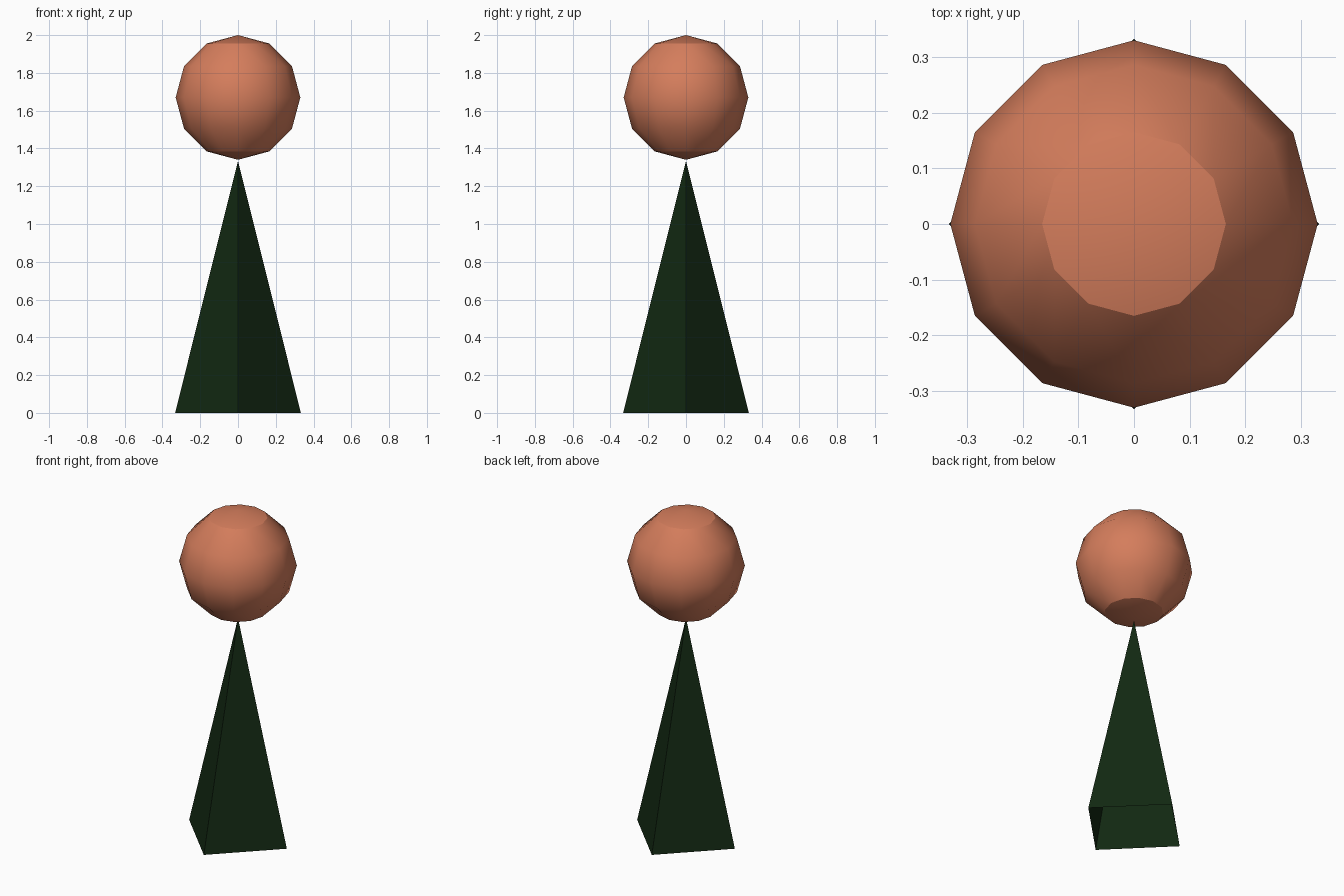
import bpy
import math

cube = bpy.data.objects.get("Cube")
if cube:
    bpy.data.objects.remove(cube, do_unlink=True)


def make_material(name, colour):
    mat = bpy.data.materials.new(name)
    mat.use_nodes = True
    mat.diffuse_color = colour
    for node in mat.node_tree.nodes:
        if node.type == 'BSDF_PRINCIPLED':
            node.inputs["Base Color"].default_value = colour
    return mat


def finish(name, mat):
    obj = bpy.context.object
    obj.name = name
    obj.data.name = name
    obj.data.materials.append(mat)
    return obj


skin = make_material("terracotta", (0.66, 0.205, 0.107, 1))
green = make_material("dark green", (0.006, 0.021, 0.006, 1))

# Body: four-sided hollow pyramid, corners on the axes, open underneath
body_height = 1.333
bpy.ops.mesh.primitive_cone_add(vertices=4, radius1=0.333, radius2=0,
                                depth=body_height, end_fill_type='NOTHING',
                                location=(0, 0, body_height / 2))
finish("body", green)
bpy.ops.object.shade_flat()

# Head: low-poly ball floating just above the tip
head_radius = 0.33
bpy.ops.mesh.primitive_uv_sphere_add(segments=12, ring_count=6,
                                     radius=head_radius,
                                     location=(0, 0, 2 - head_radius))
finish("head", skin)
bpy.ops.object.shade_smooth_by_angle(angle=math.radians(30))
